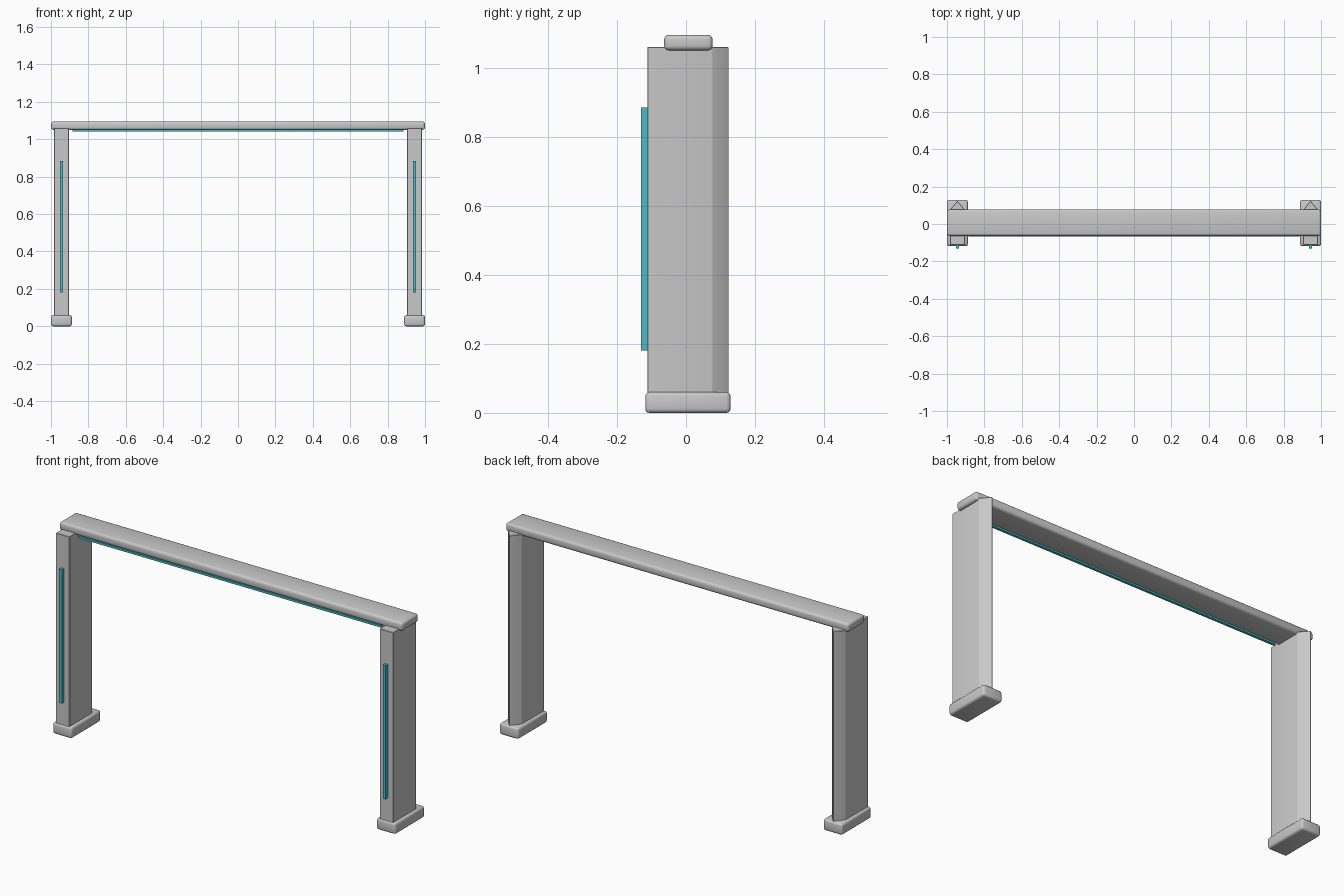
import bpy, bmesh, math

if "Cube" in bpy.data.objects:
    bpy.data.objects.remove(bpy.data.objects["Cube"])


def material(name, rgb):
    m = bpy.data.materials.new(name)
    m.diffuse_color = (*rgb, 1)
    m.use_nodes = True
    m.node_tree.nodes["Principled BSDF"].inputs["Base Color"].default_value = m.diffuse_color
    return m


GREY = material("light grey", (0.58, 0.58, 0.58))
TEAL = material("teal", (0.07, 0.5, 0.57))


def prism(name, profile, z0, z1, mat, bevel=0, segments=3):
    """Extrude an xy outline from z0 to z1, with optional rounded edges."""
    bm = bmesh.new()
    face = bm.faces.new([bm.verts.new((x, y, z0)) for x, y in profile])
    top = bmesh.ops.extrude_face_region(bm, geom=[face])["geom"]
    bmesh.ops.translate(bm, vec=(0, 0, z1 - z0),
                        verts=[v for v in top if isinstance(v, bmesh.types.BMVert)])
    bmesh.ops.recalc_face_normals(bm, faces=bm.faces)
    if bevel:
        bmesh.ops.bevel(bm, geom=bm.edges[:], offset=bevel, segments=segments,
                        profile=0.5, affect='EDGES')
    mesh = bpy.data.meshes.new(name)
    bm.to_mesh(mesh)
    bm.free()
    mesh.materials.append(mat)
    obj = bpy.data.objects.new(name, mesh)
    bpy.context.collection.objects.link(obj)
    if bevel:
        mesh.shade_smooth()
        mesh.set_sharp_from_angle(angle=math.radians(35))
    return obj


def box(name, x, y, z, mat, bevel=0, segments=3):
    outline = [(x[0], y[0]), (x[1], y[0]), (x[1], y[1]), (x[0], y[1])]
    return prism(name, outline, z[0], z[1], mat, bevel, segments)


# Crossbeam and the light strip along its lower front edge
box("crossbeam", (-1, 1), (-0.063, 0.077), (1.05, 1.095), GREY, 0.013)
box("beam_light_strip", (-0.885, 0.885), (-0.067, -0.053), (1.042, 1.053), TEAL)

# Mirrored legs: foot, post with a pointed back, front light strip
for side, s in (("left", -1), ("right", 1)):
    c = 0.944 * s
    box(side + "_foot", (c - 0.056, c + 0.056), (-0.118, 0.129), (0, 0.06), GREY, 0.012)
    post = [(c - 0.04, -0.112), (c + 0.04, -0.112), (c + 0.04, 0.076),
            (c, 0.124), (c - 0.04, 0.076)]
    prism(side + "_post", post, 0.05, 1.06, GREY, 0.002, 1)
    box(side + "_light_strip", (c - 0.008, c + 0.008), (-0.13, -0.108), (0.18, 0.885), TEAL)
